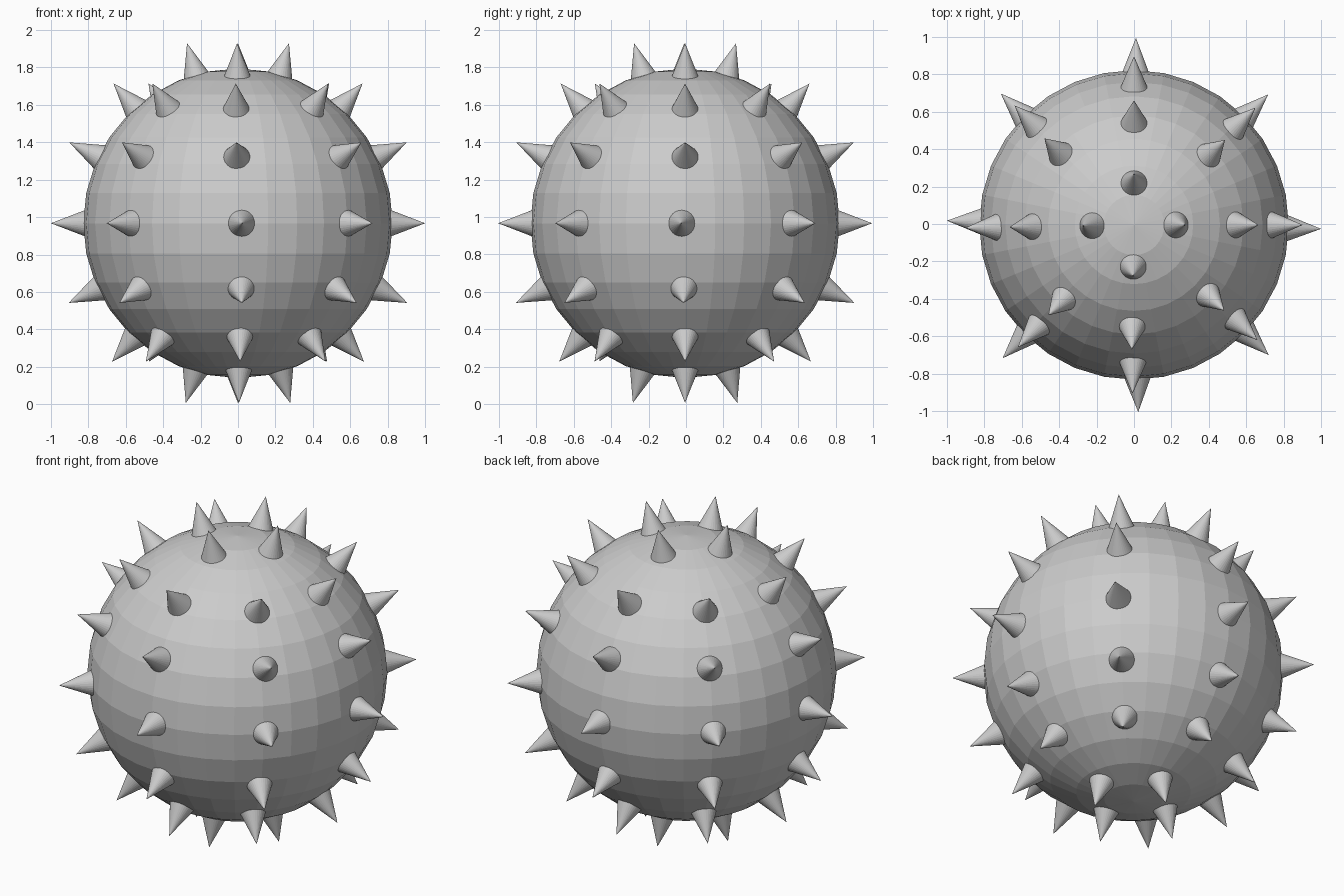
import bpy
from math import sin, cos, radians
from mathutils import Vector

if "Cube" in bpy.data.objects:
    bpy.data.objects.remove(bpy.data.objects["Cube"])

CENTRE = Vector((0, -0.005, 0.967))
BODY_R, BASE_R, TIP_R = 0.827, 0.80, 1.0

# Faceted ball body
bpy.ops.mesh.primitive_uv_sphere_add(segments=32, ring_count=16, radius=BODY_R,
                                     location=CENTRE)
bpy.context.object.name = "ball_body"


def spike(name, elevation, azimuth):
    """Cone pointing straight out of the ball."""
    e, a = radians(elevation), radians(azimuth)
    d = Vector((cos(e) * cos(a), cos(e) * sin(a), sin(e)))
    bpy.ops.mesh.primitive_cone_add(
        vertices=32, radius1=0.077, radius2=0, depth=TIP_R - BASE_R,
        location=CENTRE + d * (TIP_R + BASE_R) / 2,
        rotation=d.to_track_quat('Z', 'Y').to_euler())
    bpy.context.object.name = name


# Rings of spikes: elevation, slight hand-placed azimuth offsets from +x round to front right
rings = [
    (74.2, (0, 0, 1, -1)),
    (48.3, (0, -2, 0, 1, 1, 1.5, -1, 1.5)),
    (25.6, (0, -1, 0, 0, 1, 1.5, -0.5, 2)),
    (0, (-1.2, -0.8, -0.6, 0.4, -1.3, 0.4, 1.3, 1)),
    (-25.2, (-0.5, 0, 0, 0, 0, 0.5, 1.3, -0.5)),
    (-47.7, (0, 0, 0, 0, 0, -2, 1, -1)),
    (-73.8, (0, 0, 0, 1)),
]
for r, (elevation, offsets) in enumerate(rings):
    step = 360 / len(offsets)
    for i, off in enumerate(offsets):
        spike(f"spike_{r + 1}_{i + 1}", elevation, i * step + off)
